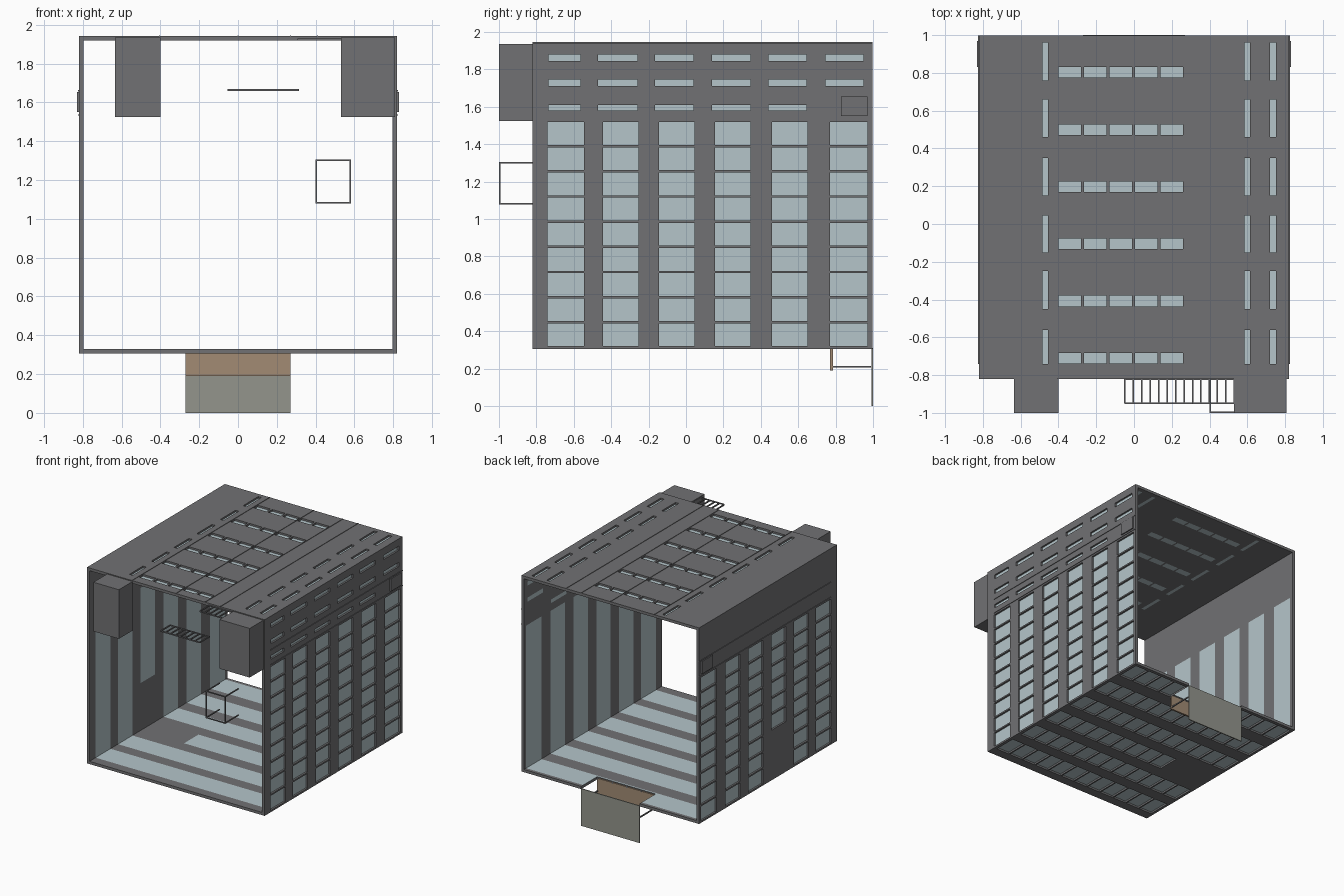
import bpy, bmesh
from mathutils import Vector

if "Cube" in bpy.data.objects:
    bpy.data.objects.remove(bpy.data.objects["Cube"])


def material(name, rgb):
    m = bpy.data.materials.new(name)
    m.diffuse_color = (*rgb, 1)
    m.use_nodes = True
    m.node_tree.nodes["Principled BSDF"].inputs["Base Color"].default_value = m.diffuse_color
    return m


GRAY = material("dark gray panel", (0.165, 0.165, 0.172))
GLASS = material("pale blue glass", (0.46, 0.56, 0.59))
BROWN = material("tan board", (0.36, 0.26, 0.175))
STONE = material("greenish gray board", (0.295, 0.30, 0.265))


def finish(name, bm, mats):
    bmesh.ops.remove_doubles(bm, verts=bm.verts, dist=1e-5)
    bmesh.ops.recalc_face_normals(bm, faces=bm.faces)
    me = bpy.data.meshes.new(name)
    bm.to_mesh(me)
    bm.free()
    for m in mats:
        me.materials.append(m)
    ob = bpy.data.objects.new(name, me)
    bpy.context.collection.objects.link(ob)
    return ob


def boxes(name, spans, mat):
    """One object made of boxes given as (x0, x1, y0, y1, z0, z1)."""
    bm = bmesh.new()
    for x0, x1, y0, y1, z0, z1 in spans:
        vs = bmesh.ops.create_cube(bm, size=1)["verts"]
        for v in vs:
            v.co = Vector(((x0 + x1) / 2 + v.co.x * (x1 - x0),
                           (y0 + y1) / 2 + v.co.y * (y1 - y0),
                           (z0 + z1) / 2 + v.co.z * (z1 - z0)))
    me = bpy.data.meshes.new(name)
    bm.to_mesh(me)
    bm.free()
    me.materials.append(mat)
    ob = bpy.data.objects.new(name, me)
    bpy.context.collection.objects.link(ob)


def slab(name, us, vs, rule, place):
    """Panelled slab: rule(u, v) gives (depth, outer colour, inner colour)."""
    us, vs = sorted(set(us)), sorted(set(vs))
    bm = bmesh.new()

    def cell(i, j):
        if 0 <= i < len(us) - 1 and 0 <= j < len(vs) - 1:
            return rule((us[i] + us[i + 1]) / 2, (vs[j] + vs[j + 1]) / 2)
        return (0, 0, 0)

    def quad(pts, mat):
        bm.faces.new([bm.verts.new(place(*p)) for p in pts]).material_index = mat

    for i in range(len(us)):
        for j in range(len(vs)):
            h, outer, inner = cell(i, j)
            u, v = us[i], vs[j]
            if h:
                u1, v1 = us[i + 1], vs[j + 1]
                for d, m in ((h, outer), (0, inner)):
                    quad([(u, v, d), (u1, v, d), (u1, v1, d), (u, v1, d)], m)
            # step faces towards the previous cell in each direction
            g = cell(i - 1, j)[0]
            if g != h and j < len(vs) - 1:
                quad([(u, v, g), (u, vs[j + 1], g), (u, vs[j + 1], h), (u, v, h)], 0)
            g = cell(i, j - 1)[0]
            if g != h and i < len(us) - 1:
                quad([(u, v, g), (us[i + 1], v, g), (us[i + 1], v, h), (u, v, h)], 0)
    finish(name, bm, [GRAY, GLASS])


def inside(value, spans):
    for k, (a, b) in enumerate(spans):
        if a < value < b:
            return k
    return -1


def ends(*groups):
    return [e for g in groups for s in g for e in s]


T, G = 0.023, 0.008                      # panel and glass thickness
SOLID, PANE, BAR = (T, 0, 0), (G, 1, 1), (T, 0, 1)
COLS = [(-.74, -.545), (-.445, -.255), (-.145, .045),
        (.155, .345), (.46, .65), (.77, .97)]
SLITS = [(-.735, -.565), (-.47, -.26), (-.165, .04),
         (.14, .345), (.44, .645), (.745, .95)]
ROWS = [(.32 + .1345 * k, .32 + .1345 * k + .122) for k in range(9)]
SLIT_ROWS = [(1.58, 1.61), (1.71, 1.745), (1.845, 1.88)]
FLOOR_ROWS = [(-.797 + .1335 * k, -.797 + .1335 * k + .122) for k in range(12)]
STEP = [(-.27, .27)]


# Side walls: window columns below, slits above on the right only
def wall_rule(left):
    def rule(u, v):
        if v < ROWS[-1][1]:
            c, r = inside(u, COLS), inside(v, ROWS)
            if c < 0 or v < .32 or (left and c == 2 and v < .72):
                return SOLID
            return PANE if r >= 0 else BAR
        c, r = inside(u, SLITS), inside(v, SLIT_ROWS)
        if not left and c >= 0 and r >= 0 and (c, r) != (5, 0):
            return PANE
        return SOLID
    return rule


for name, s in (("right_wall", 1), ("left_wall", -1)):
    slab(name, [-.82, .998] + ends(COLS, SLITS), [.305, 1.942] + ends(ROWS, SLIT_ROWS),
         wall_rule(s < 0), lambda u, v, h, s=s: (s * (.797 + h), u, v))


# Floor with glass strips, a blank patch and a step opening at the back
def floor_rule(u, v):
    if u > .785 and abs(v) < .27:
        return (0, 0, 0)
    c, r = inside(u, COLS), inside(v, FLOOR_ROWS)
    if c < 0 or (c == 2 and v < -.40):
        return SOLID
    return PANE if r >= 0 else BAR


slab("floor", [-.82, .785, .998] + ends(COLS), [-.797, .797] + ends(FLOOR_ROWS, STEP),
     floor_rule, lambda u, v, h: (v, u, .328 - h))

# Roof with skylight rows in the middle and long slits at both sides
LIGHT_U = [(-.738 + .3025 * k, -.682 + .3025 * k) for k in range(6)]
LIGHT_V = [(-.40 + .135 * k, -.28 + .135 * k) for k in range(5)]
LONG_U = [(-.74, -.56), (-.45, -.25), (-.15, .045), (.15, .35), (.46, .66), (.76, .96)]
LONG_V = [(-.485, -.455), (.585, .615), (.72, .752)]


def roof_rule(u, v):
    if inside(u, LIGHT_U) >= 0 and inside(v, LIGHT_V) >= 0:
        return PANE
    if inside(u, LONG_U) >= 0 and inside(v, LONG_V) >= 0:
        return PANE
    return SOLID


slab("roof", [-.82, .998] + ends(LIGHT_U, LONG_U), [-.797, .797] + ends(LIGHT_V, LONG_V),
     roof_rule, lambda u, v, h: (v, u, 1.919 + h))

# Slim seams on the roof and the upper walls
boxes("roof_seams", [(x - .003, x + .003, -.82, .998, 1.94, 1.946)
                     for x in (-.405, 0, .27, .41)], GRAY)
boxes("wall_seams", [(s * .822 - .003, s * .822 + .003, -.74, .998, z - .003, z + .003)
                     for s in (-1, 1) for z in (1.535, 1.66)], GRAY)

# Service hatches near the back of each wall
boxes("wall_hatches", [(s * .824 - .006, s * .824 + .006, .83, .97, 1.55, 1.655)
                       for s in (-1, 1)], GRAY)

# Two hanging cabinets at the front
boxes("front_cabinets", [(-.635, -.40, -1, -.82, 1.525, 1.935),
                         (.53, .808, -1, -.82, 1.525, 1.935)], GRAY)


# Slatted shelves at the front
def shelf(name, x0, x1, z, n):
    w = (x1 - x0) / n
    bars = [(x0 + w * k - .004, x0 + w * k + .004, -.948, -.82, z - .005, z + .005)
            for k in range(n + 1)]
    bars += [(x0, x1, y, y + .006, z - .005, z + .005) for y in (-.952, -.826)]
    boxes(name, bars, GRAY)


shelf("lower_slat_shelf", -.05, .31, 1.665, 8)
shelf("upper_slat_shelf", .31, .53, 1.925, 5)

# Open rod frame at the front
R = .004
frame = [(.40, .58, -1, -1 + 2 * R, z - R, z + R) for z in (1.082, 1.302)]
frame += [(x - R, x + R, -1, -1 + 2 * R, 1.082, 1.302) for x in (.404, .578)]
frame += [(x - R, x + R, -1, -.82, z - R, z + R)
          for x in (.404, .578) for z in (1.082, 1.302)]
boxes("rod_frame", frame, GRAY)

# Step well under the back edge
boxes("step_riser", [(-.27, .27, .77, .785, .19, .315)], BROWN)
boxes("step_rails", [(s * .266 - R, s * .266 + R, .785, .99, .205, .215)
                     for s in (-1, 1)], GRAY)
boxes("back_apron", [(-.27, .27, .992, 1.0, 0, .31)], STONE)
